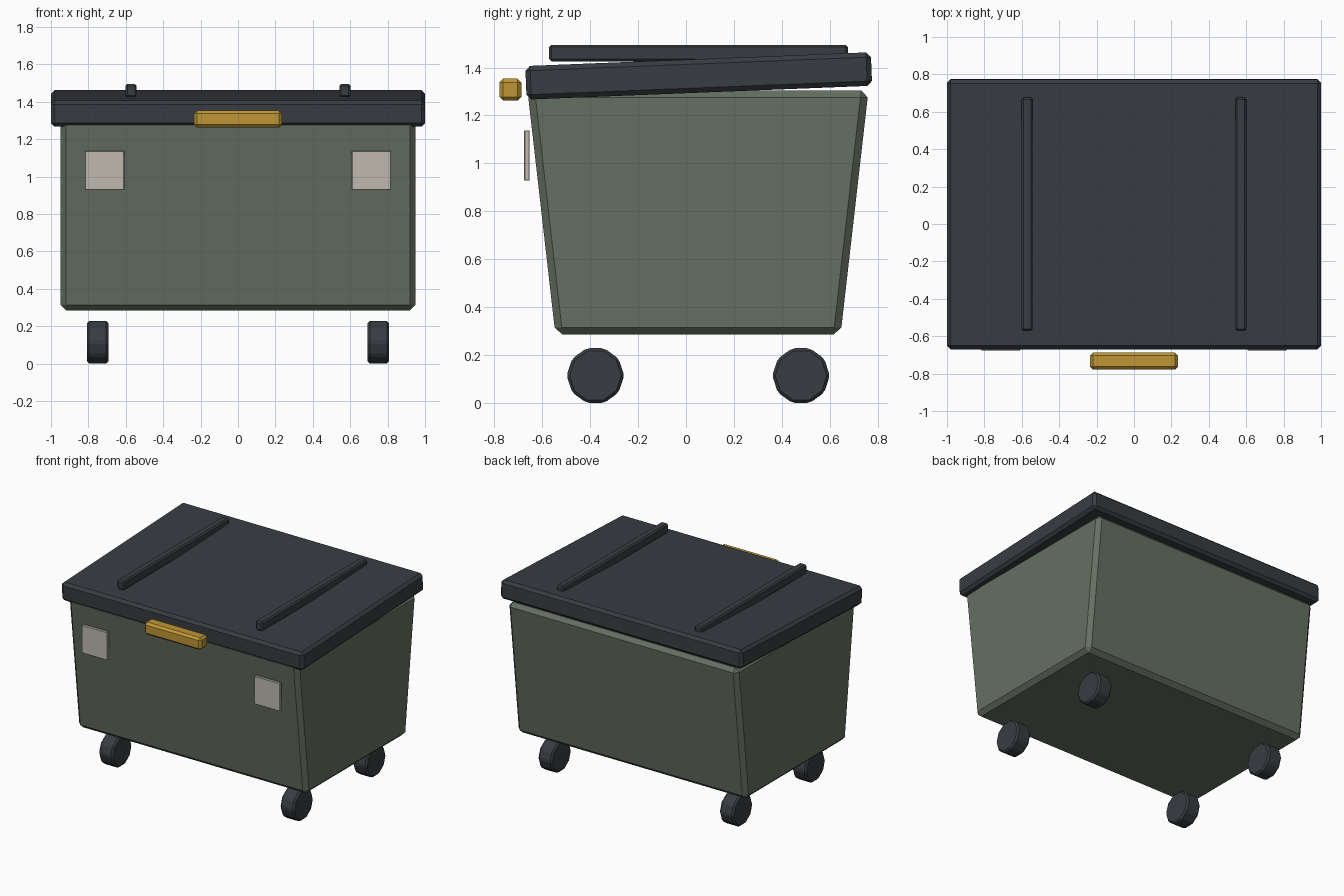
import bpy, bmesh, math

if "Cube" in bpy.data.objects:
    bpy.data.objects.remove(bpy.data.objects["Cube"])


def material(name, rgb):
    m = bpy.data.materials.new(name)
    m.diffuse_color = (*rgb, 1)
    m.use_nodes = True
    m.node_tree.nodes["Principled BSDF"].inputs["Base Color"].default_value = m.diffuse_color
    return m


GREEN = material("green_paint", (0.13, 0.16, 0.12))
DARK = material("dark_plastic", (0.04, 0.045, 0.053))
YELLOW = material("yellow_grip", (0.52, 0.31, 0.035))
PALE = material("pale_plate", (0.52, 0.49, 0.43))


def finish(name, bm, mat, loc, bevel, rot=(0, 0, 0)):
    bmesh.ops.recalc_face_normals(bm, faces=bm.faces)
    me = bpy.data.meshes.new(name)
    bm.to_mesh(me)
    bm.free()
    me.materials.append(mat)
    ob = bpy.data.objects.new(name, me)
    ob.location, ob.rotation_euler = loc, rot
    bpy.context.collection.objects.link(ob)
    if bevel:
        mod = ob.modifiers.new("chamfer", 'BEVEL')
        mod.width, mod.segments = bevel, 1
        mod.limit_method, mod.angle_limit = 'ANGLE', math.radians(30)
    return ob


def box(name, size, loc, mat, bevel=0, rot=(0, 0, 0), flare=1):
    """Box whose top is scaled in y by flare."""
    bm = bmesh.new()
    bmesh.ops.create_cube(bm, size=1)
    for v in bm.verts:
        k = flare if v.co.z > 0 else 1
        v.co.x *= size[0]
        v.co.y *= size[1] * k
        v.co.z *= size[2]
    return finish(name, bm, mat, loc, bevel, rot)


def wheel(name, loc):
    bm = bmesh.new()
    bmesh.ops.create_cone(bm, cap_ends=True, segments=10, radius1=0.12,
                          radius2=0.12, depth=0.115)
    # put a flat side on the ground and a corner along y
    for v in bm.verts:
        v.co.x, v.co.y, v.co.z = v.co.z, v.co.x, v.co.y
    a = max(bm.verts, key=lambda v: v.co.y).co
    ang = math.atan2(a.z, a.y)
    for v in bm.verts:
        y, z = v.co.y, v.co.z
        v.co.y = y * math.cos(ang) + z * math.sin(ang)
        v.co.z = z * math.cos(ang) - y * math.sin(ang)
    return finish(name, bm, DARK, loc, 0.012)


# Bin body, flared front and back
box("body", (1.9, 1.19, 1.02), (0, 0.05, 0.795), GREEN, 0.03, flare=1.196)
# Slightly tilted lid
box("lid", (2.0, 1.443, 0.14), (0, 0.053, 1.365), DARK, 0.02, rot=(0.04, 0, 0))
# Front handle
box("handle", (0.47, 0.092, 0.092), (0, -0.733, 1.308), YELLOW, 0.016)

# Paired parts on both sides
for side, s in (("left", -1), ("right", 1)):
    box(f"lid_rib_{side}", (0.06, 1.246, 0.07), (s * 0.572, 0.052, 1.46), DARK, 0.01)
    box(f"front_plate_{side}", (0.21, 0.023, 0.21), (s * 0.713, -0.664, 1.033), PALE, 0.003)
    for end, y in (("front", -0.378), ("back", 0.48)):
        wheel(f"{end}_wheel_{side}", (s * 0.75, y, 0.1145))
